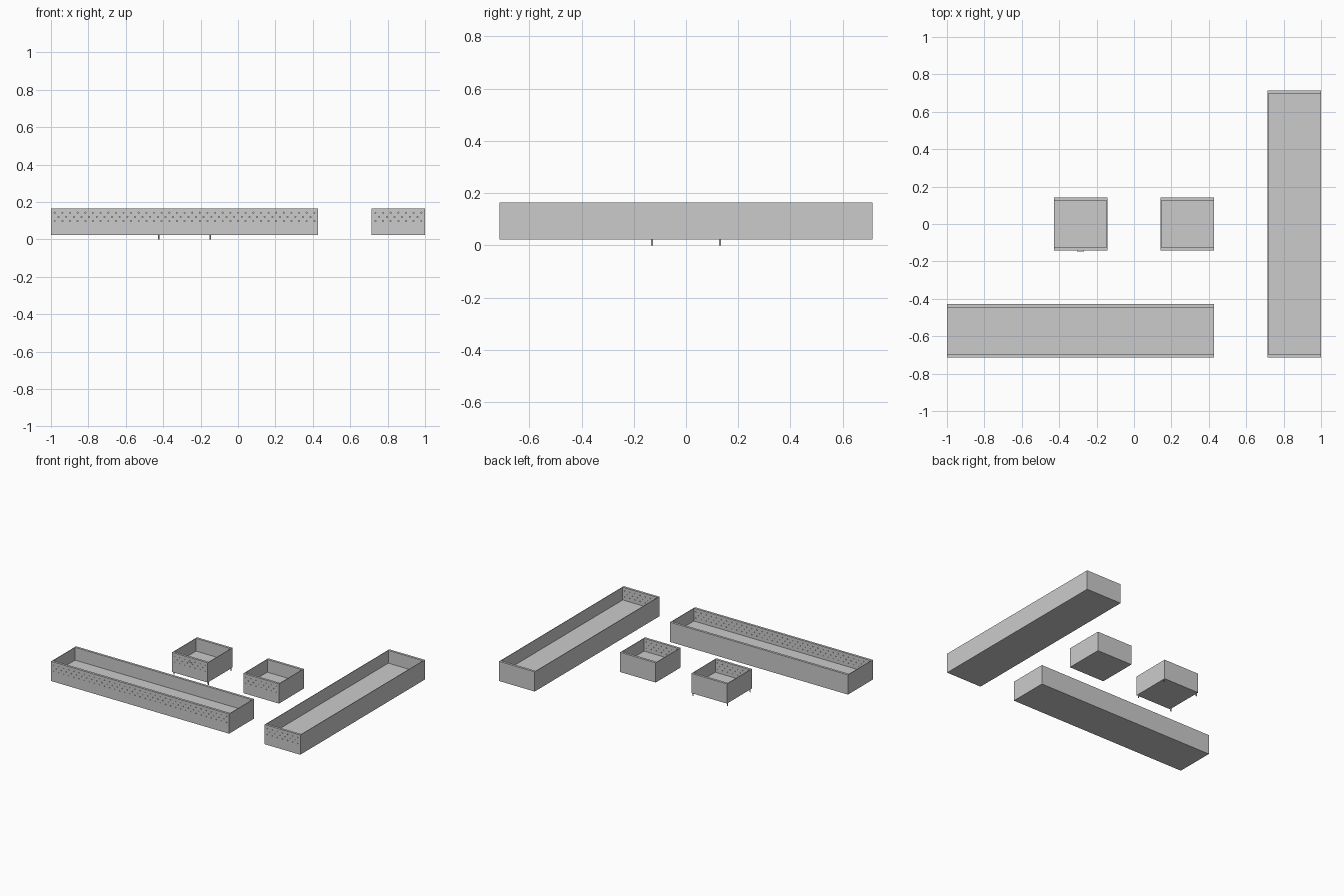
import bpy, bmesh
from mathutils import Matrix, Vector

if "Cube" in bpy.data.objects:
    bpy.data.objects.remove(bpy.data.objects["Cube"])

U = 2 / 7                    # planter module
Z0, Z1 = 0.022, 0.165        # underside and rim
FLOOR = 0.072                # inner floor level
SIDE, END = 0.004, 0.017     # wall thickness in x and in y


def add_box(bm, lo, hi):
    lo, hi = Vector(lo), Vector(hi)
    m = Matrix.Translation((lo + hi) / 2) @ Matrix.Diagonal((*(hi - lo), 1))
    bmesh.ops.create_cube(bm, size=1, matrix=m)


def add_rod(bm, centre, radius, length, axis='Z', sides=12):
    rot = {'X': Matrix.Rotation(1.5707963, 4, 'Y'),
           'Y': Matrix.Rotation(1.5707963, 4, 'X'),
           'Z': Matrix.Identity(4)}[axis]
    bmesh.ops.create_cone(bm, cap_ends=True, segments=sides, radius1=radius,
                          radius2=radius, depth=length,
                          matrix=Matrix.Translation(centre) @ rot)


def finish(bm, name):
    me = bpy.data.meshes.new(name)
    bm.to_mesh(me)
    bm.free()
    ob = bpy.data.objects.new(name, me)
    bpy.context.collection.objects.link(ob)
    return ob


def carve(ob, cutter):
    mod = ob.modifiers.new("carve", 'BOOLEAN')
    mod.operation = 'DIFFERENCE'
    mod.solver = 'EXACT'
    mod.object = cutter
    cutter.hide_render = True
    bpy.context.view_layer.objects.active = ob
    bpy.ops.object.modifier_apply(modifier=mod.name)
    bpy.data.objects.remove(cutter)


def tray(name, x0, y0, nx, ny):
    x1, y1 = x0 + nx * U, y0 + ny * U
    # solid body
    bm = bmesh.new()
    add_box(bm, (x0, y0, Z0), (x1, y1, Z1))
    body = finish(bm, name)
    # open cavity
    bm = bmesh.new()
    add_box(bm, (x0 + SIDE, y0 + END, FLOOR), (x1 - SIDE, y1 - END, Z1 + 0.1))
    carve(body, finish(bm, "cavity_cutter"))
    # staggered holes through the front wall
    bm = bmesh.new()
    step = U / 7
    for row, z in enumerate((0.098, 0.120, 0.142)):
        count = nx * 7 - row % 2
        for i in range(count):
            x = x0 + step * (i + 0.5 + 0.5 * (row % 2))
            add_rod(bm, (x, y0 + END / 2, z), 0.003, END * 2, 'Y', 8)
    carve(body, finish(bm, "hole_cutter"))
    return body


tray("long_front_tray", -1, -2.5 * U, 5, 1)
tray("long_side_tray", 2.5 * U, -2.5 * U, 1, 5)
tray("small_left_tray", -1.5 * U, -0.5 * U, 1, 1)
tray("small_right_tray", 0.5 * U, -0.5 * U, 1, 1)

# pegs under the left small tray
for sx, side in ((-1, "left"), (1, "right")):
    for sy, end in ((-1, "front"), (1, "back")):
        bm = bmesh.new()
        add_rod(bm, (-U + sx * 0.138, sy * 0.13, Z0 / 2), 0.0035, Z0)
        finish(bm, f"{end}_{side}_peg")

# small pull on the front of the left small tray
bm = bmesh.new()
add_rod(bm, (-U, -U / 2 - 0.003, 0.131), 0.0018, 0.036, 'X', 8)
for s in (-1, 1):
    add_rod(bm, (-U + s * 0.016, -U / 2 - 0.001, 0.131), 0.0015, 0.004, 'Y', 8)
finish(bm, "front_pull")
